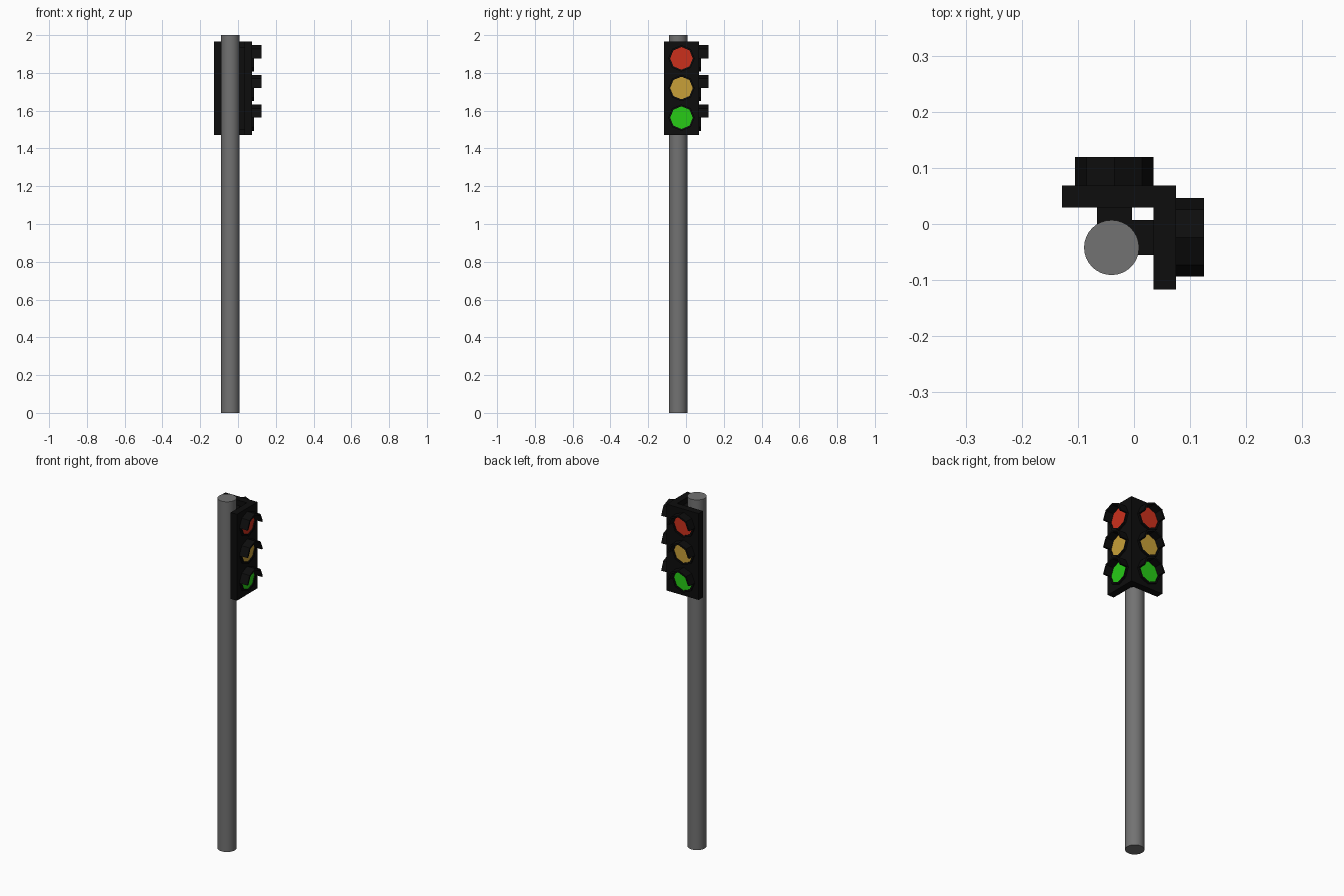
import bpy, bmesh
from math import pi, sin, cos
from mathutils import Matrix, Vector

if "Cube" in bpy.data.objects:
    bpy.data.objects.remove(bpy.data.objects["Cube"])


def material(name, rgb):
    m = bpy.data.materials.new(name)
    m.diffuse_color = (*rgb, 1)
    m.use_nodes = True
    m.node_tree.nodes["Principled BSDF"].inputs["Base Color"].default_value = m.diffuse_color
    return m


GREY = material("pole_grey", (0.17, 0.17, 0.17))
BLACK = material("housing_black", (0.004, 0.004, 0.004))
LIGHTS = [
    ("red", 1.877, material("red_glass", (0.6, 0.03, 0.012))),
    ("amber", 1.72, material("amber_glass", (0.58, 0.35, 0.04))),
    ("green", 1.563, material("green_glass", (0.02, 0.6, 0.008))),
]


def finish(bm, name, mat, matrix=Matrix()):
    bmesh.ops.transform(bm, matrix=matrix, verts=bm.verts)
    bmesh.ops.recalc_face_normals(bm, faces=bm.faces)
    me = bpy.data.meshes.new(name)
    bm.to_mesh(me)
    bm.free()
    me.materials.append(mat)
    ob = bpy.data.objects.new(name, me)
    bpy.context.collection.objects.link(ob)
    return ob


def box(name, lo, hi, matrix):
    bm = bmesh.new()
    bmesh.ops.create_cube(bm, size=1)
    for v in bm.verts:
        v.co = Vector([l + (c + 0.5) * (h - l) for c, l, h in zip(v.co, lo, hi)])
    finish(bm, name, BLACK, matrix)


def half_ring(name, z, start, x0, x1, matrix, r_in=0.06, r_out=0.07, n=4):
    """Half of an eight-sided tube, pointing along local x."""
    bm = bmesh.new()
    rows = []
    for i in range(n + 1):
        a = start + pi * i / n
        rows.append([bm.verts.new((x, r * cos(a), z + r * sin(a)))
                     for x, r in ((x0, r_in), (x0, r_out), (x1, r_out), (x1, r_in))])
    for a, b in zip(rows, rows[1:]):
        for j in range(4):
            k = (j + 1) % 4
            bm.faces.new((a[j], a[k], b[k], b[j]))
    bm.faces.new(rows[0])
    bm.faces.new(rows[-1])
    finish(bm, name, BLACK, matrix)


# Pole
bm = bmesh.new()
bmesh.ops.create_cone(bm, cap_ends=True, segments=32, radius1=0.049, radius2=0.049, depth=2)
pole = finish(bm, "pole", GREY, Matrix.Translation((-0.04, -0.042, 1)))
bpy.context.view_layer.objects.active = pole
pole.select_set(True)
bpy.ops.object.shade_smooth_by_angle()


# One signal head, facing local +x
def signal_head(side, matrix):
    box(side + "_housing", (0.035, -0.093, 1.472), (0.075, 0.093, 1.965), matrix)
    box(side + "_bracket", (-0.03, -0.031, 1.50), (0.036, 0.031, 1.935), matrix)
    for colour, z, mat in LIGHTS:
        tag = side + "_" + colour
        half_ring(tag + "_visor", z, 0, 0.07, 0.125, matrix)
        half_ring(tag + "_lower_rim", z, pi, 0.07, 0.085, matrix)
        # Lens
        bm = bmesh.new()
        bmesh.ops.create_cone(bm, cap_ends=True, segments=8, radius1=0.061,
                              radius2=0.061, depth=0.01)
        lay = Matrix.Translation((0.074, 0, z)) @ Matrix.Rotation(pi / 2, 4, 'Y')
        finish(bm, tag + "_lens", mat, matrix @ lay)


signal_head("right", Matrix.Translation((0, -0.024, 0)))
signal_head("back", Matrix.Translation((-0.035, -0.006, 0)) @ Matrix.Rotation(pi / 2, 4, 'Z'))
